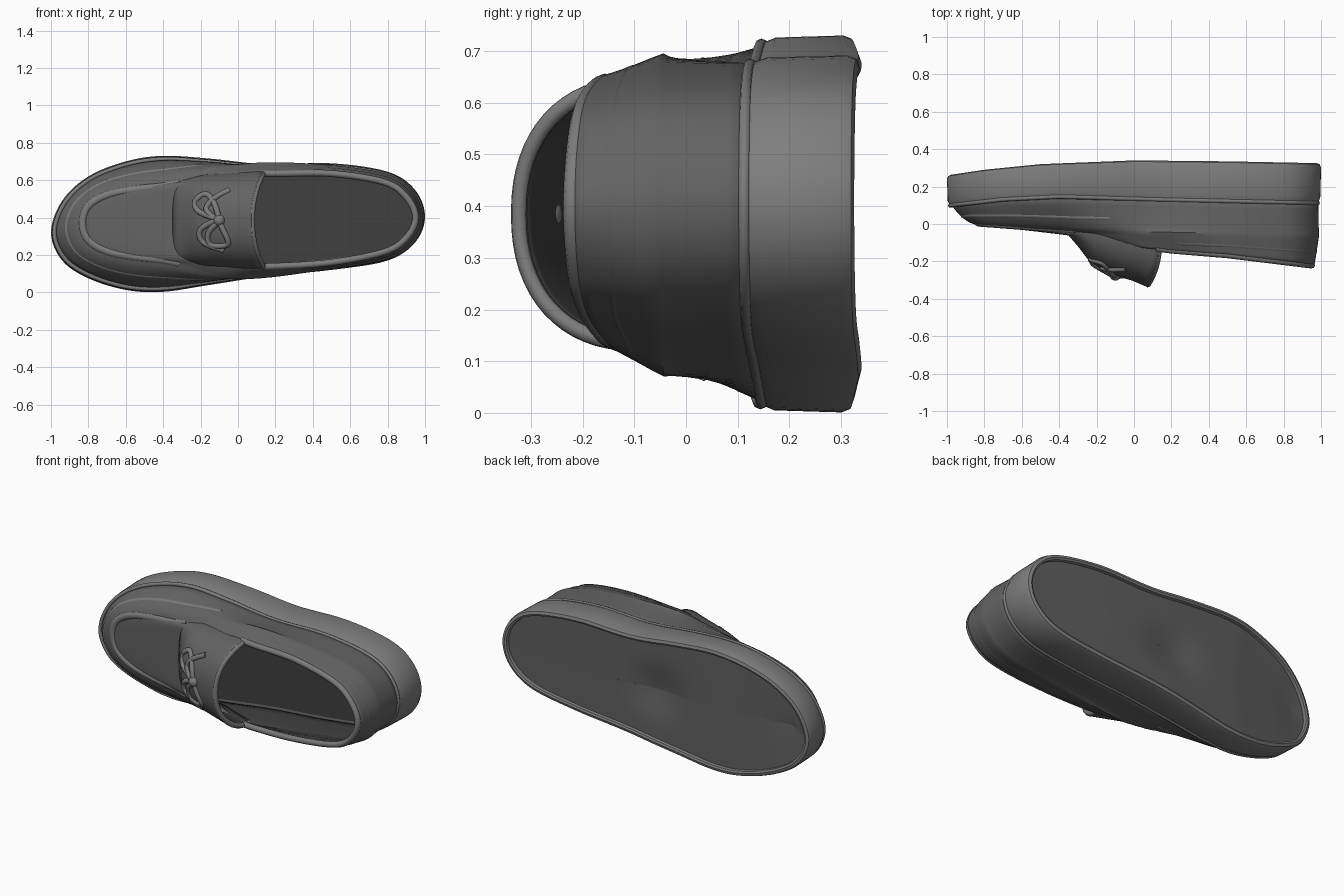
import bpy, bmesh, math
from mathutils import Vector

if "Cube" in bpy.data.objects:
    bpy.data.objects.remove(bpy.data.objects["Cube"])

SEG = 6  # samples between control points


def shade(name, v):
    m = bpy.data.materials.new(name)
    m.diffuse_color = (v, v, v * 1.02, 1)
    m.use_nodes = True
    m.node_tree.nodes["Principled BSDF"].inputs["Base Color"].default_value = m.diffuse_color
    return m


LEATHER, RUBBER = shade("leather", .125), shade("rubber", .21)
TRIM, LINING, TREAD = shade("trim", .2), shade("lining", .05), shade("tread", .115)


def interp(table, x):
    if x <= table[0][0]:
        return table[0][1]
    for (a, p), (b, q) in zip(table, table[1:]):
        if x <= b:
            return p + (q - p) * (x - a) / (b - a)
    return table[-1][1]


def spline(pts, closed=True):
    """Catmull-Rom through 2D points."""
    v, n, out = [Vector(p) for p in pts], len(pts), []
    for i in range(n if closed else n - 1):
        idx = [i - 1, i, i + 1, i + 2]
        a, b, c, d = [v[k % n] if closed else v[max(0, min(n - 1, k))] for k in idx]
        for s in range(SEG):
            t = s / SEG
            out.append(.5 * (2 * b + (c - a) * t + (2 * a - 5 * b + 4 * c - d) * t * t
                             + (3 * b - a - 3 * c + d) * t ** 3))
    return out if closed else out + [v[-1]]


def loft(name, rings, mats, closed=True, thick=0):
    bm = bmesh.new()
    rows = [[bm.verts.new(p) for p in r] for r in rings]
    n = len(rows[0])
    for r, q in zip(rows, rows[1:]):
        for i in range(n if closed else n - 1):
            j = (i + 1) % n
            bm.faces.new((r[i], r[j], q[j], q[i]))
    bmesh.ops.recalc_face_normals(bm, faces=bm.faces)
    # make open sheets face outwards (towards -y) so the lining lands inside
    if thick and sum(f.normal.y * f.calc_area() for f in bm.faces) > 0:
        bmesh.ops.reverse_faces(bm, faces=bm.faces)
    me = bpy.data.meshes.new(name)
    bm.to_mesh(me)
    bm.free()
    for m in mats:
        me.materials.append(m)
    ob = bpy.data.objects.new(name, me)
    bpy.context.collection.objects.link(ob)
    if thick:
        m = ob.modifiers.new("thickness", "SOLIDIFY")
        m.thickness, m.offset, m.material_offset = thick, 0, 1
    bpy.ops.object.select_all(action='DESELECT')
    ob.select_set(True)
    bpy.context.view_layer.objects.active = ob
    bpy.ops.object.shade_smooth_by_angle(angle=math.radians(40))
    return ob


def tube(name, pts, radius, closed=False, mat=TRIM):
    cu = bpy.data.curves.new(name, 'CURVE')
    cu.dimensions, cu.bevel_depth, cu.bevel_resolution = '3D', radius, 2
    cu.use_fill_caps = True
    cu.materials.append(mat)
    sp = cu.splines.new('POLY')
    sp.points.add(len(pts) - 1)
    for q, p in zip(sp.points, pts):
        q.co = (*p, 1)
    sp.use_cyclic_u = closed
    bpy.context.collection.objects.link(bpy.data.objects.new(name, cu))


# Plan curves (x, z), all running toe -> upper side -> heel -> lower side
outline = spline([(-1, .32), (-.94, .49), (-.8, .62), (-.6, .70), (-.4, .73), (-.15, .715), (.15, .685),
                  (.5, .69), (.8, .645), (.945, .55), (1, .41), (.95, .27), (.8, .17), (.5, .12),
                  (.15, .085), (-.15, .04), (-.4, .003), (-.6, .013), (-.8, .075), (-.94, .17)])
apron = spline([(-.83, .37), (-.8, .46), (-.7, .52), (-.55, .55), (-.35, .575), (-.1, .65), (.15, .68),
                (.5, .665), (.79, .62), (.92, .54), (.975, .405), (.93, .275), (.79, .19), (.5, .14),
                (.12, .09), (-.1, .095), (-.35, .165), (-.55, .19), (-.7, .22), (-.8, .28)])
opening = spline([(-.18, .38), (-.17, .46), (-.14, .54), (-.08, .59), (0, .62), (.08, .635), (.22, .635),
                  (.5, .635), (.78, .59), (.9, .51), (.95, .4), (.9, .29), (.78, .215), (.5, .16),
                  (.22, .14), (.08, .14), (0, .16), (-.08, .19), (-.14, .24), (-.17, .31)])
Y_BOTTOM = [(-1, .26), (-.8, .29), (-.5, .32), (0, .34), (.5, .335), (1, .325)]
Y_WELT = [(-1, .10), (-.7, .135), (-.4, .15), (.1, .135), (1, .115)]
Y_APRON = [(-.83, .01), (-.5, -.015), (-.3, -.03), (.18, -.045), (1, -.06)]
Y_COLLAR = [(-.2, -.06), (.08, -.125), (.2, -.14), (.5, -.165), (.95, -.22)]


def inset(d):
    out, n = [], len(outline)
    for i, p in enumerate(outline):
        t = (outline[(i + 1) % n] - outline[i - 1]).normalized()
        out.append(p + Vector((t.y, -t.x)) * d)
    return out


def sole_ring(d, f, dy=0, squeeze=0, dent=0):
    """f = 0 at the ground edge, 1 at the welt; squeeze pulls to the centre line."""
    ring = []
    for p in inset(d):
        yb, yt = interp(Y_BOTTOM, p.x), interp(Y_WELT, p.x)
        x, z = p.x * (1 - .1 * squeeze), p.y + (.375 - p.y) * squeeze
        hollow = dent * math.exp(-((x + .02) / .16) ** 2 - ((z - .375) / .12) ** 2)
        ring.append((x, yb + (yt - yb) * f + dy - hollow, z))
    return ring


# Sole: rim and wall, with a hollowed tread below and a footbed above
loft("sole", [sole_ring(.035, 0, -.03), sole_ring(.033, 0, -.005), sole_ring(.022, 0), sole_ring(.006, .03),
              sole_ring(0, .12), sole_ring(.002, .5), sole_ring(.004, .86), sole_ring(.012, .97),
              sole_ring(.06, 1)], [RUBBER])
loft("tread", [sole_ring(.033, 0, -.025, s, .035) for s in (0, .2, .4, .6, .8, 1)], [TREAD])
loft("footbed", [sole_ring(.05, 1, .005, s) for s in (0, .5, 1)], [LINING])

# Upper: bulging side wall up to the apron seam, then across to the foot opening
base = inset(.03)


def upper_ring(s):
    ring = []
    for o, a, c in zip(base, apron, opening):
        yo, ya, yc = interp(Y_WELT, o.x), interp(Y_APRON, a.x), interp(Y_COLLAR, c.x)
        if s <= 1:
            p = o.lerp(a, s)
            y = yo + .015 + (ya - yo - .015) * math.sin(s * math.pi / 2) ** .9
        else:
            p = a.lerp(c, s - 1)
            y = ya + (yc - ya) * (s - 1)
        ring.append(Vector((p.x, y, p.y)))
    return ring


loft("upper", [upper_ring(k / 6) for k in range(13)], [LEATHER, LINING], thick=.03)


# Raised seams and rolled edges that follow the upper
def rear(pts, x):
    return [p for p in pts if p.x > x]


def front(pts, x):
    h = len(pts) // 2
    return [p for p in pts[h:] + pts[:h] if p.x < x]


tube("welt_piping", [(p[0], p[1] - .003, p[2]) for p in sole_ring(.018, 1)], .012, True)
tube("outer_seam", front(upper_ring(.42), -.1), .018)
tube("apron_seam", front(upper_ring(1), -.3), .024)
tube("collar_roll", rear(upper_ring(2), .1), .018)
tube("heel_band", rear(upper_ring(1.55), .2), .017, mat=LEATHER)

# Tongue: an arched vault rising to a lip over the opening
T_TOP = [(-.34, -.05), (-.28, -.12), (-.22, -.20), (-.12, -.255), (0, -.29), (.08, -.325)]
T_BASE = [(-.34, -.02), (-.1, -.03), (.08, -.09)]
T_HALF = [(-.34, .19), (-.2, .23), (0, .248), (.08, .25)]


def tongue_point(x, a, lift=0):
    u, v = math.cos(a), math.sin(a)
    b = interp(T_BASE, x)
    y = b + (interp(T_TOP, x) - b) * max(v, 0) ** .85
    z = .385 + interp(T_HALF, x) * math.copysign(abs(u) ** .9, u)
    skew = .06 * u * u * max(0, (x + .34) / .42)
    return Vector((x + skew, y - lift, z))


arcs = [math.pi * k / 32 for k in range(33)]
loft("tongue", [[tongue_point(-.34 + .42 * k / 14, a) for a in arcs] for k in range(15)],
     [LEATHER, LINING], False, .03)
tube("tongue_lip", [tongue_point(.075, a) for a in arcs], .016)

# Laces: two tails, two loops and a knot draped over the tongue (x, angle in degrees)
laces = {"lace_tail_upper": [(-.1, 92), (-.17, 78), (-.13, 62), (-.06, 50)],
         "lace_tail_lower": [(-.1, 88), (-.2, 100), (-.19, 118), (-.09, 130)],
         "lace_loop_upper": [(-.1, 90), (-.21, 80), (-.23, 65), (-.18, 55), (-.13, 70), (-.1, 90)],
         "lace_loop_lower": [(-.1, 90), (-.16, 105), (-.15, 122), (-.06, 118), (-.1, 90)]}
for name, path in laces.items():
    tube(name, [tongue_point(x, math.radians(a), .015) for x, a in spline(path, False)], .016)
bpy.ops.mesh.primitive_uv_sphere_add(segments=16, ring_count=8, radius=.032,
                                     location=tongue_point(-.1, math.pi / 2, .01))
bpy.context.object.name = "lace_knot"
bpy.context.object.data.materials.append(TRIM)
bpy.ops.object.shade_smooth()
